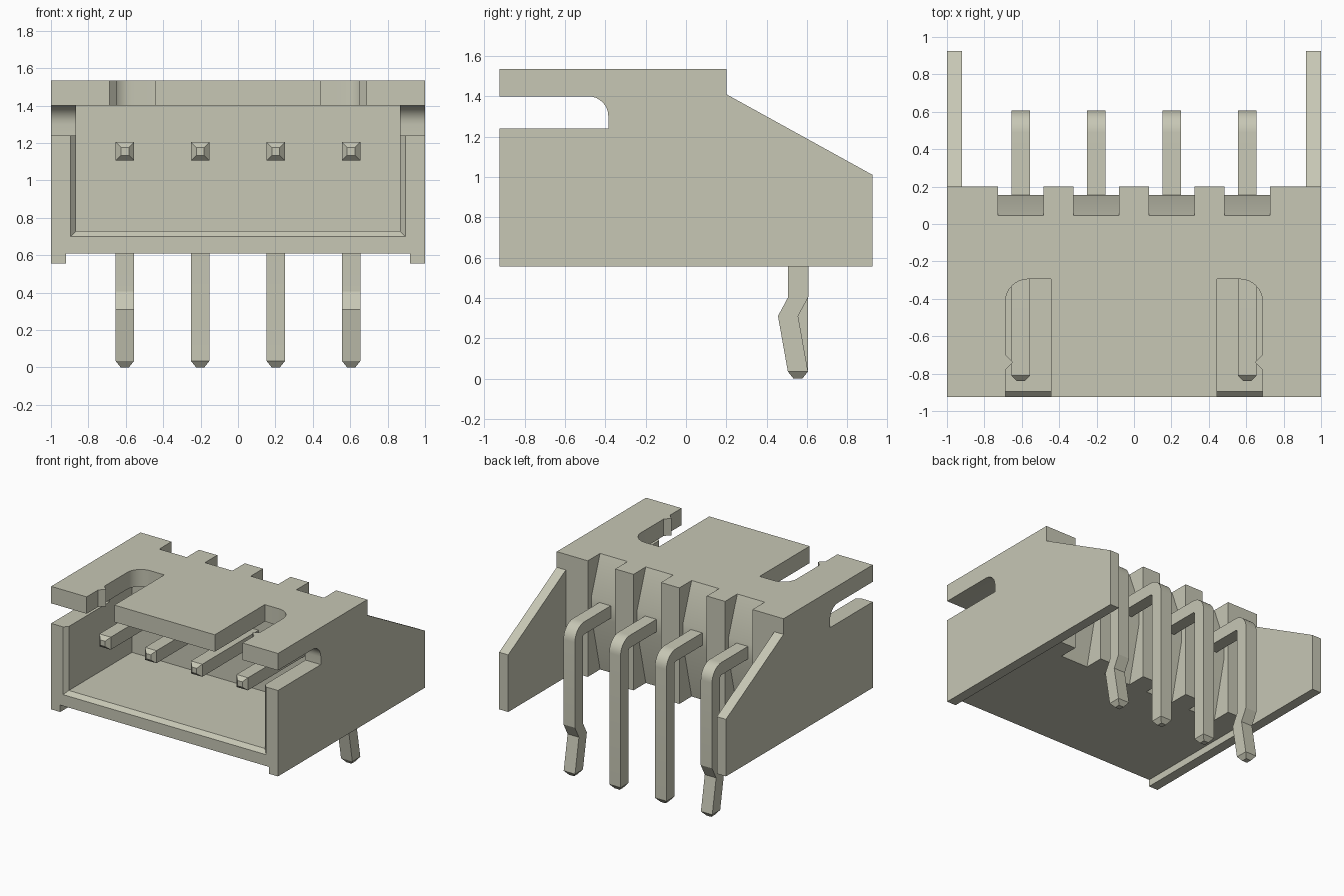
import bpy, bmesh, math

cube = bpy.data.objects.get("Cube")
if cube:
    bpy.data.objects.remove(cube, do_unlink=True)

COLOUR = (0.57, 0.57, 0.46, 1)
mat = bpy.data.materials.new("pale_grey_beige")
mat.use_nodes = True
mat.diffuse_color = COLOUR
mat.node_tree.nodes["Principled BSDF"].inputs["Base Color"].default_value = COLOUR


def loft(name, sections):
    """Join matching rings of points into a closed solid."""
    bm = bmesh.new()
    rings = [[bm.verts.new(p) for p in s] for s in sections]
    n = len(rings[0])
    for a, b in zip(rings, rings[1:]):
        for i in range(n):
            j = (i + 1) % n
            bm.faces.new((a[i], a[j], b[j], b[i]))
    bm.faces.new(rings[0])
    bm.faces.new(rings[-1])
    bmesh.ops.recalc_face_normals(bm, faces=bm.faces)
    me = bpy.data.meshes.new(name)
    bm.to_mesh(me)
    bm.free()
    me.materials.append(mat)
    ob = bpy.data.objects.new(name, me)
    bpy.context.collection.objects.link(ob)
    return ob


def prism_x(name, pts, a, b):
    return loft(name, [[(x, y, z) for y, z in pts] for x in (a, b)])


def prism_z(name, pts, a, b):
    return loft(name, [[(x, y, z) for x, y in pts] for z in (a, b)])


def rect(a, b, c, d):
    return [(a, c), (b, c), (b, d), (a, d)]


def arc(cx, cy, r, start, end, n=8):
    angles = [math.radians(start + (end - start) * i / n) for i in range(n + 1)]
    return [(cx + r * math.cos(t), cy + r * math.sin(t)) for t in angles]


def cut(ob, cutter):
    """Subtract a cutter for good, then discard it."""
    cutter.hide_render = True
    mod = ob.modifiers.new("cut", 'BOOLEAN')
    mod.operation, mod.solver, mod.object = 'DIFFERENCE', 'EXACT', cutter
    bpy.context.view_layer.update()
    new = bpy.data.meshes.new_from_object(
        ob.evaluated_get(bpy.context.evaluated_depsgraph_get()))
    ob.modifiers.clear()
    ob.data = new
    bpy.data.objects.remove(cutter, do_unlink=True)


def smooth(ob):
    bpy.ops.object.select_all(action='DESELECT')
    ob.select_set(True)
    bpy.context.view_layer.objects.active = ob
    bpy.ops.object.shade_smooth_by_angle(angle=math.radians(20))


# Housing: side profile with rear slope and rounded side slot
side = [(-.925, .555), (.925, .555), (.925, 1.01), (.2, 1.41), (.2, 1.535),
        (-.925, 1.535), (-.925, 1.4)]
side += arc(-.485, 1.30, .10, 90, 0) + [(-.385, 1.24), (-.925, 1.24)]
housing = prism_x("housing", side, -1, 1)

# Channels that leave thin side walls below and behind the body
cut(housing, prism_z("under_channel", rect(-.92, .92, -1.1, 1.1), .4, .61))
cut(housing, prism_z("rear_channel", rect(-.92, .92, .2, 1.1), .4, 1.8))


# Front cavity with a chamfered mouth
def mouth(y, grow):
    w, low = .865 + grow, .73 - grow
    return [(-w, y, low), (w, y, low), (w, y, 1.4), (-w, y, 1.4)]


cut(housing, loft("cavity", [mouth(-.955, .06), mouth(-.895, 0), mouth(-.1, 0)]))

# Top slots, each with a small ridge on the outer side
slot = [(.443, -1.0), (.443, -.295)] + arc(.567, -.415, .12, 90, 0)
slot += [(.687, -.70), (.647, -.74), (.687, -.78), (.687, -1.0)]
for s in (-1, 1):
    cut(housing, prism_z("top_slot", [(s * x, y) for x, y in slot], 1.3, 1.7))

# Tapered rear notches behind each pin
PINS = (-.605, -.202, .202, .605)
notch = [(.3, 1.7), (.045, 1.7), (.045, 1.535), (.155, 1.23),
         (.155, 1.08), (.045, .61), (.045, .5), (.3, .5)]
for x in PINS:
    cut(housing, prism_x("rear_notch", notch, x - .121, x + .121))
smooth(housing)


# Bent square pins; the outer two have a kinked lower leg
def pin(name, x, kinked):
    def ring(y, z, ny, nz, h=.05):
        return [(x + sx * h, y + sn * h * ny, z + sn * h * nz)
                for sx, sn in ((-1, -1), (1, -1), (1, 1), (-1, 1))]
    rings = [ring(-.84, 1.155, 0, 1, .021), ring(-.81, 1.155, 0, 1)]
    cy, cz, r = .487, 1.085, .07
    for y, z in arc(cy, cz, r, 90, 0):
        rings.append(ring(y, z, (y - cy) / r, (z - cz) / r))
    if kinked:
        rings += [ring(.557, .405, 1, 0), ring(.506, .31, 1, 0)]
    rings += [ring(.555, .035, 1, 0), ring(.555, 0, 1, 0, .022)]
    smooth(loft(name, rings))


for i, x in enumerate(PINS):
    pin(f"pin_{i + 1}", x, i in (0, 3))
